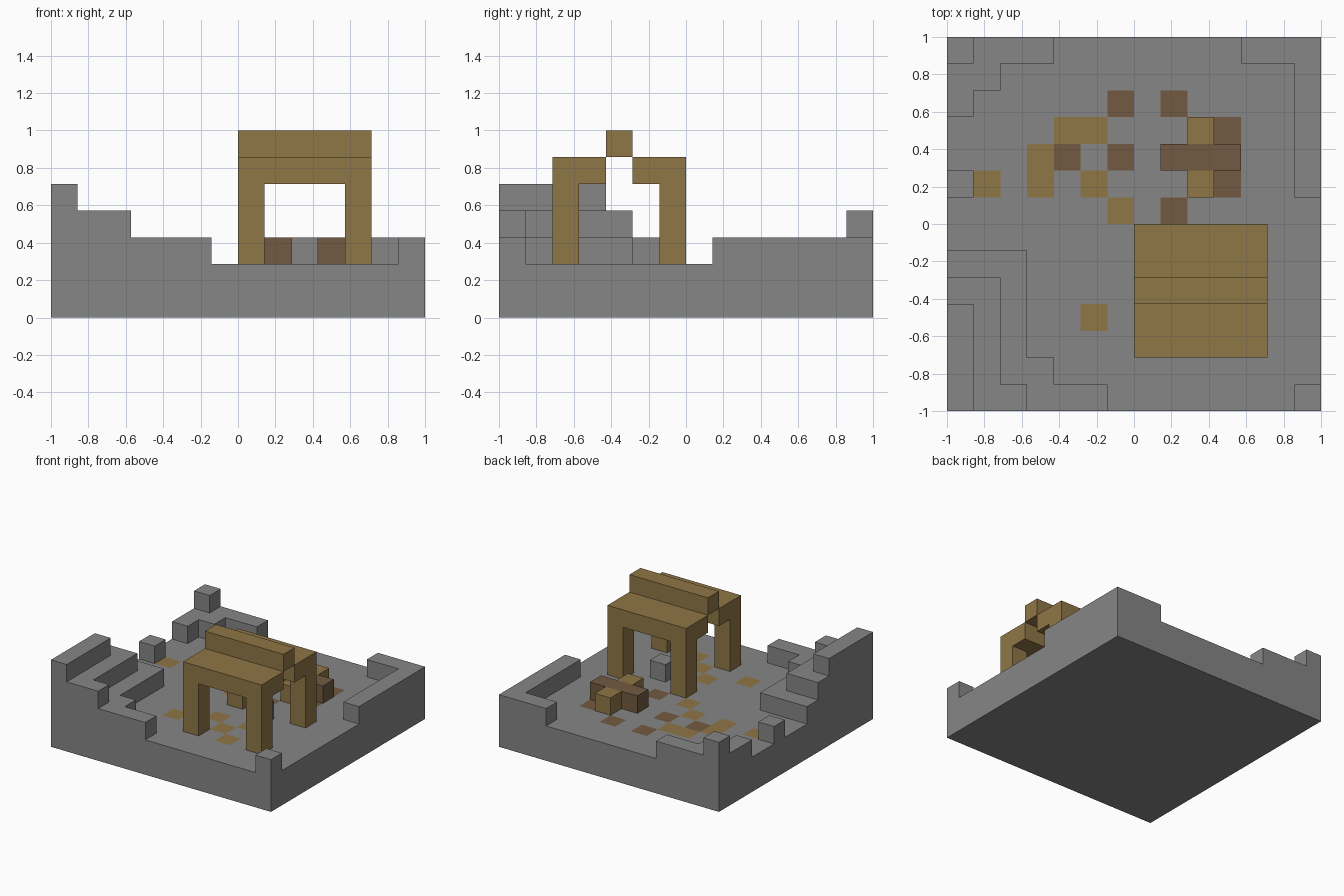
import bpy
import bmesh

cube = bpy.data.objects.get("Cube")
if cube:
    bpy.data.objects.remove(cube)

N = 14          # cells along each side
U = 2 / N       # cell size
FLOOR = 2       # floor height in cells


def material(name, color):
    m = bpy.data.materials.new(name)
    m.use_nodes = True
    m.diffuse_color = (*color, 1)
    bsdf = next(n for n in m.node_tree.nodes if n.type == 'BSDF_PRINCIPLED')
    bsdf.inputs["Base Color"].default_value = (*color, 1)
    return m


stone = material("stone_grey", (0.238, 0.238, 0.238))
plank = material("plank_tan", (0.275, 0.184, 0.063))
log = material("log_brown", (0.171, 0.102, 0.053))


def point(i, j, k):
    return (i * U - 1, j * U - 1, k * U)


def finish(name, bm, mats):
    me = bpy.data.meshes.new(name)
    bm.to_mesh(me)
    bm.free()
    for m in mats:
        me.materials.append(m)
    ob = bpy.data.objects.new(name, me)
    bpy.context.scene.collection.objects.link(ob)
    return ob


def block(name, mat, x, y, z):
    """Box spanning the given cell ranges."""
    bm = bmesh.new()
    bmesh.ops.create_cube(bm, size=1)
    for v in bm.verts:
        v.co = point(*(r[0] if c < 0 else r[1] for r, c in zip((x, y, z), v.co)))
    return finish(name, bm, [mat])


# Terrain heights: raised rectangles (x0, x1, y0, y1) per level
raised = {
    3: [(0, 3, 0, 6), (3, 4, 0, 2), (4, 6, 0, 1),            # front right hill
        (0, 1, 11, 14), (1, 2, 12, 14), (2, 4, 13, 14),      # back right ledge
        (11, 14, 13, 14), (13, 14, 8, 14),                   # back left ledge
        (13, 14, 0, 1), (0, 1, 8, 9), (9, 10, 5, 6)],        # single stones
    4: [(0, 2, 0, 5), (2, 3, 0, 1), (0, 1, 13, 14)],
    5: [(0, 1, 0, 4)],
}
height = {(i, j): FLOOR for i in range(N) for j in range(N)}
for level, rects in raised.items():
    for x0, x1, y0, y1 in rects:
        for i in range(x0, x1):
            for j in range(y0, y1):
                height[i, j] = level

# Floor tiles set flush into the stone
plank_tiles = {(1, 8), (3, 8), (3, 9), (4, 10), (5, 10), (5, 8), (6, 7),
               (5, 3), (7, 4), (8, 3), (9, 2), (9, 4)}
log_tiles = {(4, 9), (6, 9), (6, 11), (8, 11), (8, 7), (10, 10), (10, 8)}

# Stone terrain
bm = bmesh.new()


def quad(*corners):
    return bm.faces.new([bm.verts.new(point(*c)) for c in corners])


for (i, j), h in height.items():
    ring = [(i, j), (i + 1, j), (i + 1, j + 1), (i, j + 1)]
    top = quad(*((a, b, h) for a, b in ring))
    top.material_index = 1 if (i, j) in plank_tiles else 2 if (i, j) in log_tiles else 0
    quad(*((a, b, 0) for a, b in reversed(ring)))
    # walls down to each lower neighbour
    for s, (di, dj) in enumerate([(0, -1), (1, 0), (0, 1), (-1, 0)]):
        p, q = ring[s], ring[(s + 1) % 4]
        for k in range(height.get((i + di, j + dj), 0), h):
            quad((*p, k), (*q, k), (*q, k + 1), (*p, k + 1))
bmesh.ops.remove_doubles(bm, verts=bm.verts, dist=U / 100)
bmesh.ops.dissolve_limit(bm, angle_limit=0.01, verts=bm.verts, edges=bm.edges,
                         delimit={'MATERIAL'})
finish("stone_terrain", bm, [stone, plank, log])

# Shelter: four posts, two roof slabs and a ridge beam
for side, x in (("right", 7), ("left", 11)):
    for end, y in (("front", 2), ("back", 6)):
        block(f"{end}_{side}_post", plank, (x, x + 1), (y, y + 1), (FLOOR, 5))
block("front_roof_slab", plank, (7, 12), (2, 4), (5, 6))
block("back_roof_slab", plank, (7, 12), (5, 7), (5, 6))
block("roof_ridge", plank, (7, 12), (4, 5), (6, 7))

# Wood pile: log with a plank block on each side
block("fallen_log", log, (8, 11), (9, 10), (FLOOR, 3))
for end, y in (("front", 8), ("back", 10)):
    block(f"{end}_plank_block", plank, (9, 10), (y, y + 1), (FLOOR, 3))
